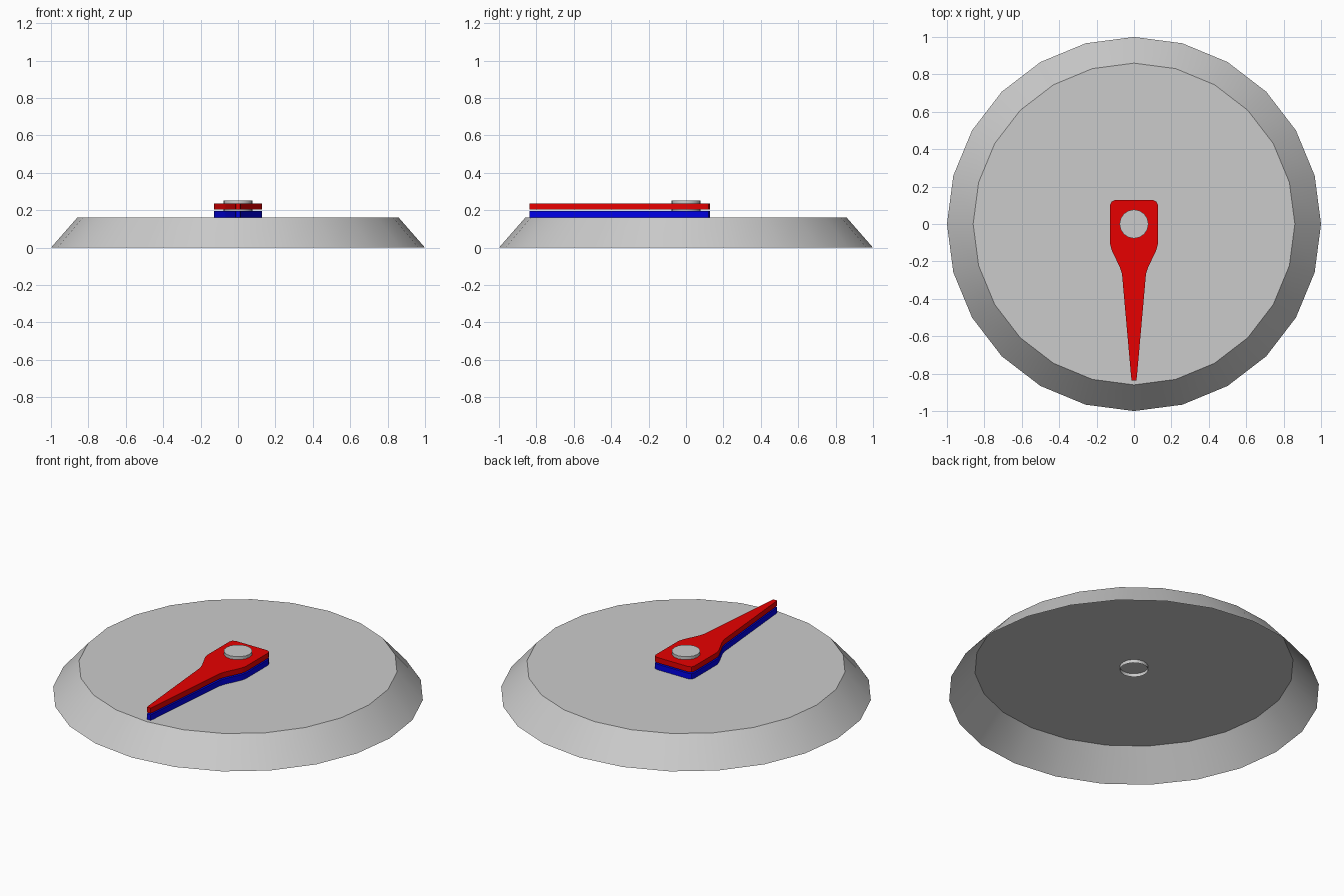
import bpy, bmesh, math

if "Cube" in bpy.data.objects:
    bpy.data.objects.remove(bpy.data.objects["Cube"])


def finish(name, bm, color=None):
    bmesh.ops.recalc_face_normals(bm, faces=bm.faces)
    mesh = bpy.data.meshes.new(name)
    bm.to_mesh(mesh)
    bm.free()
    obj = bpy.data.objects.new(name, mesh)
    bpy.context.collection.objects.link(obj)
    if color:
        mat = bpy.data.materials.new(name + "_paint")
        mat.diffuse_color = color
        mat.use_nodes = True
        mat.node_tree.nodes["Principled BSDF"].inputs["Base Color"].default_value = mat.diffuse_color
        mesh.materials.append(mat)
    bpy.ops.object.select_all(action='DESELECT')
    bpy.context.view_layer.objects.active = obj
    obj.select_set(True)
    bpy.ops.object.shade_smooth_by_angle(angle=math.radians(30))
    return obj


def open_cap(name, sides, r_low, r_high, z_low, z_high):
    """Round shell with a closed top and an open underside."""
    bm = bmesh.new()
    rings = []
    for r, z in ((r_low, z_low), (r_high, z_high)):
        rings.append([bm.verts.new((r * math.cos(2 * math.pi * i / sides),
                                    r * math.sin(2 * math.pi * i / sides), z))
                      for i in range(sides)])
    low, high = rings
    for i in range(sides):
        j = (i + 1) % sides
        bm.faces.new((low[i], low[j], high[j], high[i]))
    bm.faces.new(high)
    obj = finish(name, bm)
    # an open shell: make sure normals face outward
    if obj.data.polygons[-1].normal.z < 0:
        obj.data.flip_normals()
    return obj


# right half of the pointer outline, from the back edge to the tip
HALF = [(0.103, 0.127), (0.12, 0.12), (0.127, 0.103), (0.127, -0.11),
        (0.119, -0.14), (0.074, -0.235), (0.064, -0.268),
        (0.015, -0.82), (0.012, -0.838)]


def pointer(name, z_low, z_high, color):
    outline = HALF + [(-x, y) for x, y in reversed(HALF)]
    bm = bmesh.new()
    face = bm.faces.new([bm.verts.new((x, y, z_low)) for x, y in outline])
    ext = bmesh.ops.extrude_face_region(bm, geom=[face], use_keep_orig=True)
    for v in ext["geom"]:
        if isinstance(v, bmesh.types.BMVert):
            v.co.z = z_high
    return finish(name, bm, color)


# sloped hollow dial and central pin
open_cap("dial_base", 24, 1.0, 0.86, 0.0, 0.16)
open_cap("centre_pin", 16, 0.077, 0.077, 0.14, 0.253)

# two stacked pointers
pointer("lower_pointer", 0.162, 0.195, (0.0, 0.0, 0.8, 1))
pointer("upper_pointer", 0.203, 0.235, (0.8, 0.0, 0.0, 1))
